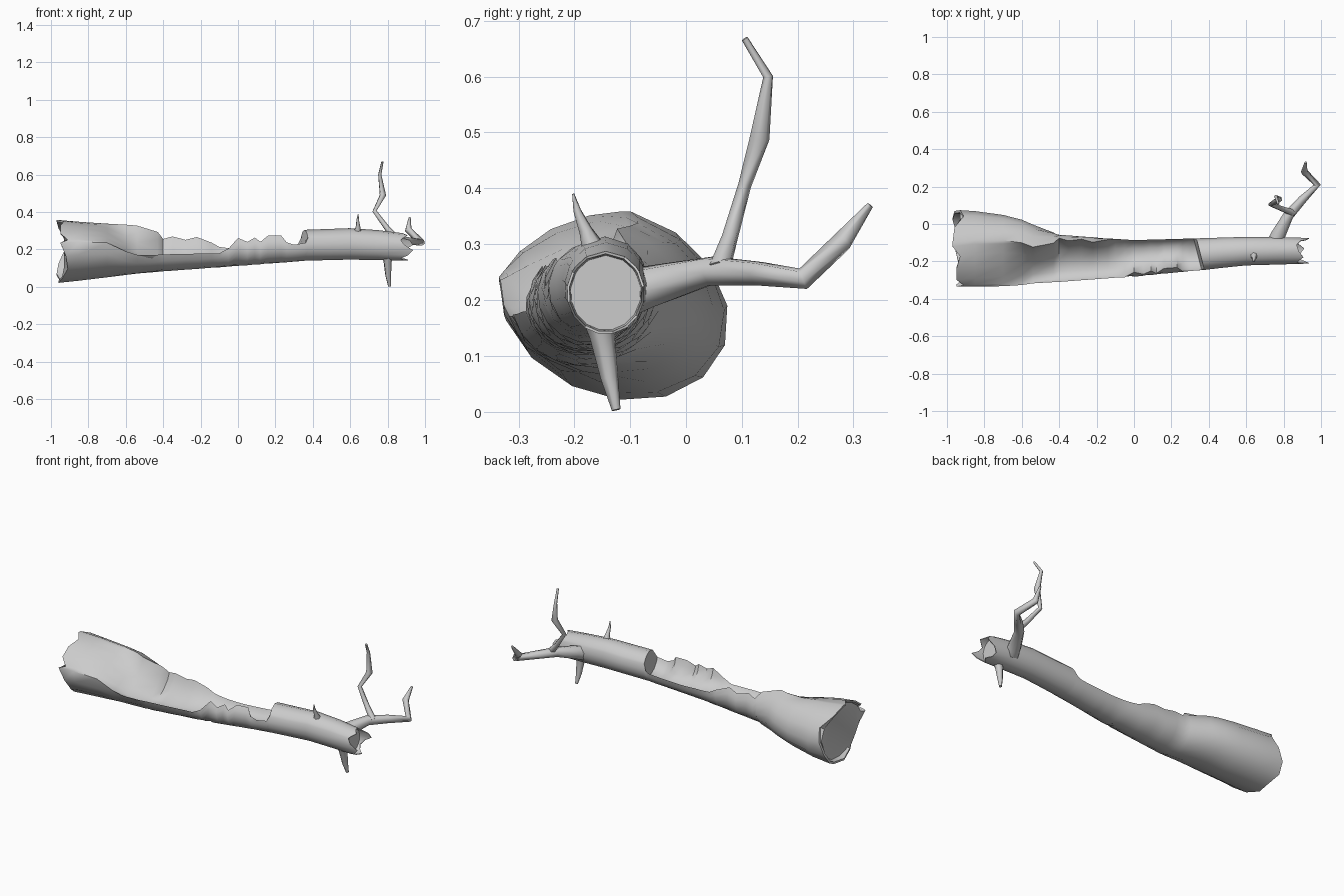
import bpy, bmesh, math
from mathutils import Vector

if "Cube" in bpy.data.objects:
    bpy.data.objects.remove(bpy.data.objects["Cube"])


def skin(name, rings, angle=40):
    """Closed surface through a list of equal-length point rings."""
    bm = bmesh.new()
    vs = [[bm.verts.new(p) for p in r] for r in rings]
    n = len(vs[0])
    for a, b in zip(vs, vs[1:]):
        for i in range(n):
            j = (i + 1) % n
            bm.faces.new((a[i], a[j], b[j], b[i]))
    bm.faces.new(vs[0])
    bm.faces.new(vs[-1])
    bmesh.ops.recalc_face_normals(bm, faces=bm.faces[:])
    me = bpy.data.meshes.new(name)
    bm.to_mesh(me)
    bm.free()
    ob = bpy.data.objects.new(name, me)
    bpy.context.collection.objects.link(ob)
    bpy.ops.object.select_all(action='DESELECT')
    ob.select_set(True)
    bpy.context.view_layer.objects.active = ob
    bpy.ops.object.shade_smooth_by_angle(angle=math.radians(angle))
    return ob


def branch(name, path, radii, sides=6):
    """Crooked tapering twig along a path."""
    pts = [Vector(p) for p in path]
    rings = []
    ref = Vector((0.3, 0.2, 1)) if abs((pts[-1] - pts[0]).normalized().z) < 0.8 else Vector((1, 0.2, 0))
    for i, p in enumerate(pts):
        d = (pts[min(i + 1, len(pts) - 1)] - pts[max(i - 1, 0)]).normalized()
        u = d.cross(ref).normalized()
        v = d.cross(u)
        rings.append([p + radii[i] * (math.cos(k * math.tau / sides) * u +
                                      math.sin(k * math.tau / sides) * v) for k in range(sides)])
    return skin(name, rings, 75)


def section(x, y0, y1, z0, z1, zf, zb, blend, depth):
    """Outer arc between the back and front rims, returning over the top or through the hollow."""
    cy, cz, ry, rz = (y0 + y1) / 2, (z0 + z1) / 2, (y1 - y0) / 2, (z1 - z0) / 2
    shear = 0.22 * max(0, min(1, (-0.4 - x) / 0.4))     # the wide foot leans toward the front
    ang = lambda z: math.asin(max(-0.98, min(0.98, (z - cz) / rz)))
    ell = lambda a: Vector((x, cy + 1.02 * ry * math.cos(a) - shear * rz * math.sin(a),
                            cz + 1.02 * rz * math.sin(a)))
    ab, af = ang(zb), math.pi - ang(zf)
    outer = [ell(ab + (af - math.tau - ab) * k / 11) for k in range(12)]
    inner = []
    for t in (0.07, 0.25, 0.5, 0.75, 0.93):
        hollow = outer[-1].lerp(outer[0], t)
        hollow.z -= depth * math.sin(math.pi * t) ** 0.6
        inner.append(ell(af + (ab - af) * t).lerp(hollow, blend))
    return outer + inner


def outline(x):
    """Interpolated trunk extents y0, y1, z0, z1."""
    keys = [(-0.95, -.328, .07, .022, .365), (-0.75, -.33, .055, .045, .352),
            (-0.6, -.325, .02, .066, .34), (-0.4, -.31, -.06, .085, .31),
            (0, -.28, -.088, .113, .29), (0.35, -.245, -.078, .14, .303),
            (0.6, -.22, -.07, .146, .312), (0.8, -.215, -.07, .142, .298), (0.95, -.21, -.08, .138, .275)]
    for a, b in zip(keys, keys[1:]):
        if x <= b[0]:
            t = (x - a[0]) / (b[0] - a[0])
            return [p + (q - p) * t for p, q in zip(a[1:], b[1:])]


# Stations along the log: x, front rim z, back rim z, openness, hollow depth
stations = [
    (-0.94, .235, .355, .4, 0), (-0.85, .24, .345, .5, 0), (-0.7, .235, .335, .75, .01),
    (-0.6, .19, .33, .95, .04), (-0.54, .172, .325, 1, .065), (-0.43, .172, .292, 1, .085),
    (-0.40, .174, .255, 1, .08), (-0.35, .175, .268, 1, .08), (-0.28, .176, .25, 1, .075),
    (-0.22, .178, .265, 1, .08), (-0.14, .18, .235, 1, .065), (-0.10, .18, .213, 1, .055),
    (-0.05, .205, .207, 1, .06), (0.0, .26, .205, 1, .085), (0.05, .24, .203, 1, .075),
    (0.09, .262, .203, 1, .08), (0.12, .24, .204, 1, .07), (0.16, .272, .206, 1, .08),
    (0.23, .274, .21, 1, .08), (0.26, .238, .212, 1, .065), (0.30, .225, .216, 1, .06),
    (0.34, .235, .225, 1, .055), (0.355, .26, .26, 0, 0), (0.48, .26, .26, 0, 0),
    (0.6, .265, .265, 0, 0), (0.75, .26, .26, 0, 0), (0.88, .25, .25, 0, 0)]
rings = [section(x, *outline(x), *rest) for x, *rest in stations]

# The overhanging step of the closed tip runs diagonally
for r in rings[21:23]:
    for p in r:
        p.x -= 0.25 * (p.y + 0.16)


def end(ring, side, jag, inset):
    """Splintered rim (percent offsets), then a recessed end face."""
    c = sum(ring, Vector()) / len(ring)
    lip = [c + (p - c) * 0.94 for p in ring]
    deep = [c + (p - c) * 0.9 - Vector((side * inset, 0, 0)) for p in ring]
    for p, q, j in zip(ring, lip, jag):
        p.x += side * j / 100
        q.x += side * j / 100
    return lip, deep


lip, deep = end(rings[0], -1, (3, 2, -3, -1, 2, 3, 1, 2, 0, -3, -2, 1, -3, 1, 1, -1, 3), .01)
lip2, deep2 = end(rings[-1], 1, (4, 5.5, 1, -1, 0, 3, 1, -1, 3, 5.5, 1, -1, 0, 2.5, 0, -1, 1), .02)
skin("hollow_log", [deep, lip] + rings + [lip2, deep2], 45)

# Side limb and its rising fork
branch("side_limb",
       [(.745, -.13, .205), (.77, -.06, .225), (.825, .045, .252), (.90, .13, .247), (.98, .21, .238),
        (.91, .28, .305), (.918, .33, .37)],
       [.05, .04, .028, .023, .02, .019, .006])
branch("rising_fork",
       [(.85, .06, .255), (.80, .078, .31), (.73, .105, .405), (.775, .132, .49), (.758, .147, .60), (.772, .105, .668)],
       [.02, .015, .012, .018, .009, .006])

# Broken stubs below and above
branch("lower_stub", [(.80, -.155, .18), (.80, -.15, .135), (.803, -.137, .06), (.81, -.125, .003)],
       [.036, .023, .016, .008])
branch("upper_spike", [(.64, -.165, .29), (.642, -.18, .325), (.64, -.195, .36), (.643, -.202, .39)],
       [.022, .012, .007, .002])
